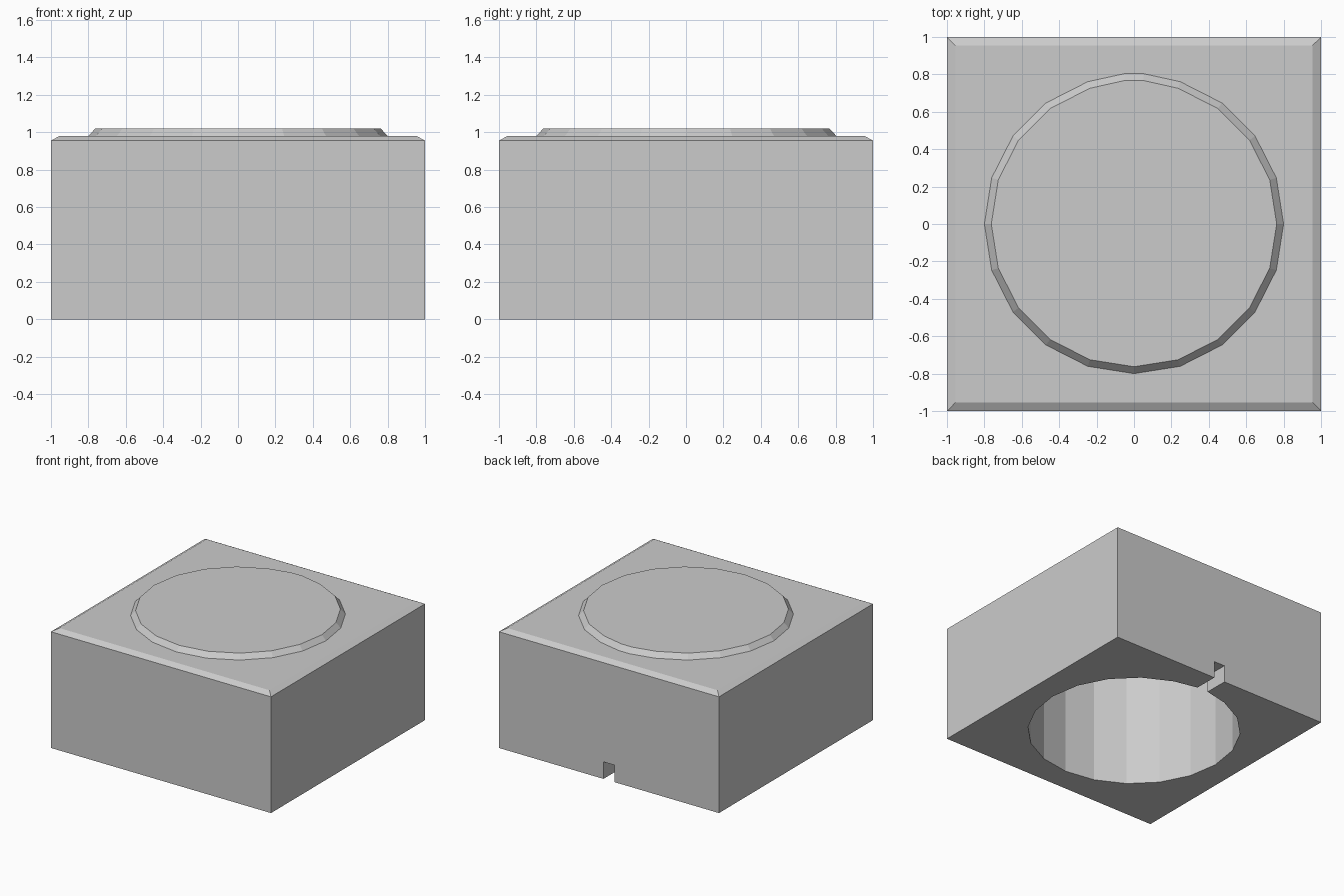
import bpy, bmesh
from math import sin, cos, radians

if "Cube" in bpy.data.objects:
    bpy.data.objects.remove(bpy.data.objects["Cube"])

SLOT = 0.05      # half width of the cable slot
SLOT_H = 0.14    # height of the cable slot
R = 0.8          # radius of the 20-sided well


def ring(r, z):
    """Open round outline, running from one slot edge round to the other."""
    pts = [(r * sin(radians(18 * i)), r * cos(radians(18 * i)), z) for i in range(1, 20)]
    return [(SLOT, r + 0.004, z)] + pts + [(-SLOT, r + 0.004, z)]


def square(h, z):
    """Open square outline, running from slot edge to slot edge."""
    return [(-SLOT, h, z), (-h, h, z), (-h, -h, z), (h, -h, z), (h, h, z), (SLOT, h, z)]


def add(bm, pts):
    return [bm.verts.new(p) for p in pts]


def band(bm, a, b, closed=False):
    """Join two outlines with quads."""
    n = len(a)
    for i in range(n if closed else n - 1):
        j = (i + 1) % n
        bm.faces.new((a[i], a[j], b[j], b[i]))


def finish(bm, name):
    bmesh.ops.recalc_face_normals(bm, faces=bm.faces)
    mesh = bpy.data.meshes.new(name)
    bm.to_mesh(mesh)
    bm.free()
    bpy.context.collection.objects.link(bpy.data.objects.new(name, mesh))


# Square block with bevelled top, round well and cable slot at the back
bm = bmesh.new()
base, shoulder, top = (add(bm, square(h, z)) for h, z in ((1, 0), (1, 0.955), (0.955, 0.98)))
well_low, well_high = add(bm, ring(R, 0)), add(bm, ring(R, 0.98))
bm.faces.new(well_low + base)
bm.faces.new(well_high + top)
bm.faces.new((well_high[-1], well_high[0], top[-1], top[0]))
band(bm, base, shoulder)
band(bm, shoulder, top, closed=True)
band(bm, well_low, well_high)

# Slot roof, sides and the strips above it
o_l, o_r = add(bm, [(-SLOT, 1, SLOT_H), (SLOT, 1, SLOT_H)])
i_l, i_r = add(bm, [(-SLOT, R + 0.004, SLOT_H), (SLOT, R + 0.004, SLOT_H)])
bm.faces.new((o_l, o_r, i_r, i_l))
bm.faces.new((o_l, o_r, shoulder[-1], shoulder[0]))
bm.faces.new((i_l, i_r, well_high[0], well_high[-1]))
bm.faces.new((base[0], o_l, i_l, well_low[-1]))
bm.faces.new((base[-1], o_r, i_r, well_low[0]))
finish(bm, "block")

# Raised round cap with sloping rim
bm = bmesh.new()
rim, face = add(bm, ring(R, 0.98)), add(bm, ring(0.763, 1.02))
band(bm, rim, face, closed=True)
bm.faces.new(face)
finish(bm, "round_cap")
